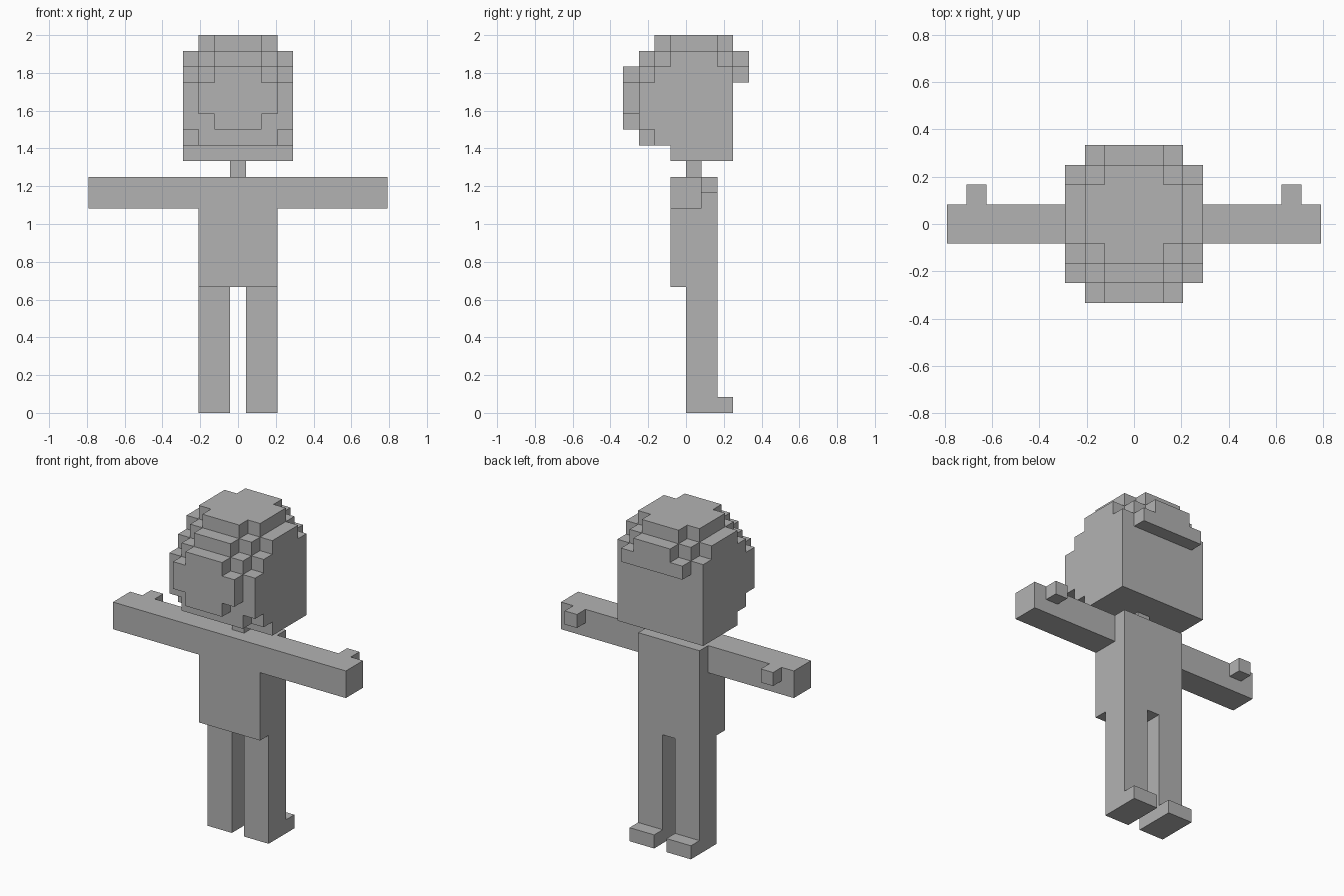
import bpy
import bmesh
import math
from mathutils import Vector

U = 1 / 12  # edge length of one block

cube = bpy.data.objects.get("Cube")
if cube:
    bpy.data.objects.remove(cube, do_unlink=True)

grey = bpy.data.materials.new("plain grey")
grey.use_nodes = True
color = (0.45, 0.45, 0.45, 1)
grey.diffuse_color = color
grey.node_tree.nodes["Principled BSDF"].inputs["Base Color"].default_value = color


def block_part(name, boxes):
    """Fuse boxes (x0, x1, y0, y1, z0, z1), in blocks, into one clean shell."""
    cells = set()
    for x0, x1, y0, y1, z0, z1 in boxes:
        for i in range(round(x1 - x0)):
            for y in range(y0, y1):
                for z in range(z0, z1):
                    cells.add((x0 + i, y, z))
    bm = bmesh.new()
    for cell in cells:
        center = Vector(cell) + Vector((0.5, 0.5, 0.5))
        for axis in range(3):
            for sign in (-1, 1):
                normal = Vector((0, 0, 0))
                normal[axis] = sign
                if tuple(Vector(cell) + normal) in cells:
                    continue
                # Outer face of this block, wound to point outward
                a = Vector((0, 0, 0))
                a[(axis + 1) % 3] = 0.5
                b = normal.cross(a)
                corners = (a + b, b - a, -a - b, a - b)
                bm.faces.new([bm.verts.new((center + normal / 2 + c) * U) for c in corners])
    bmesh.ops.remove_doubles(bm, verts=bm.verts, dist=U / 100)
    bmesh.ops.dissolve_limit(bm, angle_limit=math.radians(1), verts=bm.verts, edges=bm.edges)
    mesh = bpy.data.meshes.new(name)
    bm.to_mesh(mesh)
    bm.free()
    mesh.materials.append(grey)
    obj = bpy.data.objects.new(name, mesh)
    bpy.context.collection.objects.link(obj)
    return obj


def centred(half, y0, y1, z0, z1):
    return (-half, half, y0, y1, z0, z1)


def sided(side, x0, x1, *rest):
    return (x0, x1, *rest) if side > 0 else (-x1, -x0, *rest)


# Head: stepped crown, face plate, chin and back ridge
block_part("head", [
    centred(3.5, -1, 3, 16, 17),
    centred(3.5, -2, 3, 17, 18),
    centred(2.5, -3, 3, 17, 18),
    centred(3.5, -3, 3, 18, 21),
    centred(2.5, -4, -3, 19, 21),
    centred(1.5, -4, -3, 18, 22),
    centred(3.5, -2, 3, 21, 22),
    centred(2.5, -3, 4, 21, 22),
    centred(3.5, -1, 2, 22, 23),
    centred(2.5, -2, 3, 22, 23),
    centred(1.5, -3, 4, 22, 23),
    centred(2.5, -1, 2, 23, 24),
    centred(1.5, -2, 3, 23, 24),
])

# Neck and torso
block_part("neck", [centred(0.5, 0, 1, 15, 16)])
block_part("torso", [centred(2.5, -1, 2, 8, 15)])

# Arms with thumbs, legs with feet
for word, side in (("left", 1), ("right", -1)):
    block_part(word + "_arm", [
        sided(side, 2.5, 9.5, -1, 1, 13, 15),
        sided(side, 7.5, 8.5, 1, 2, 14, 15),
    ])
    block_part(word + "_leg", [
        sided(side, 0.5, 2.5, 0, 2, 0, 8),
        sided(side, 0.5, 2.5, 2, 3, 0, 1),
    ])
